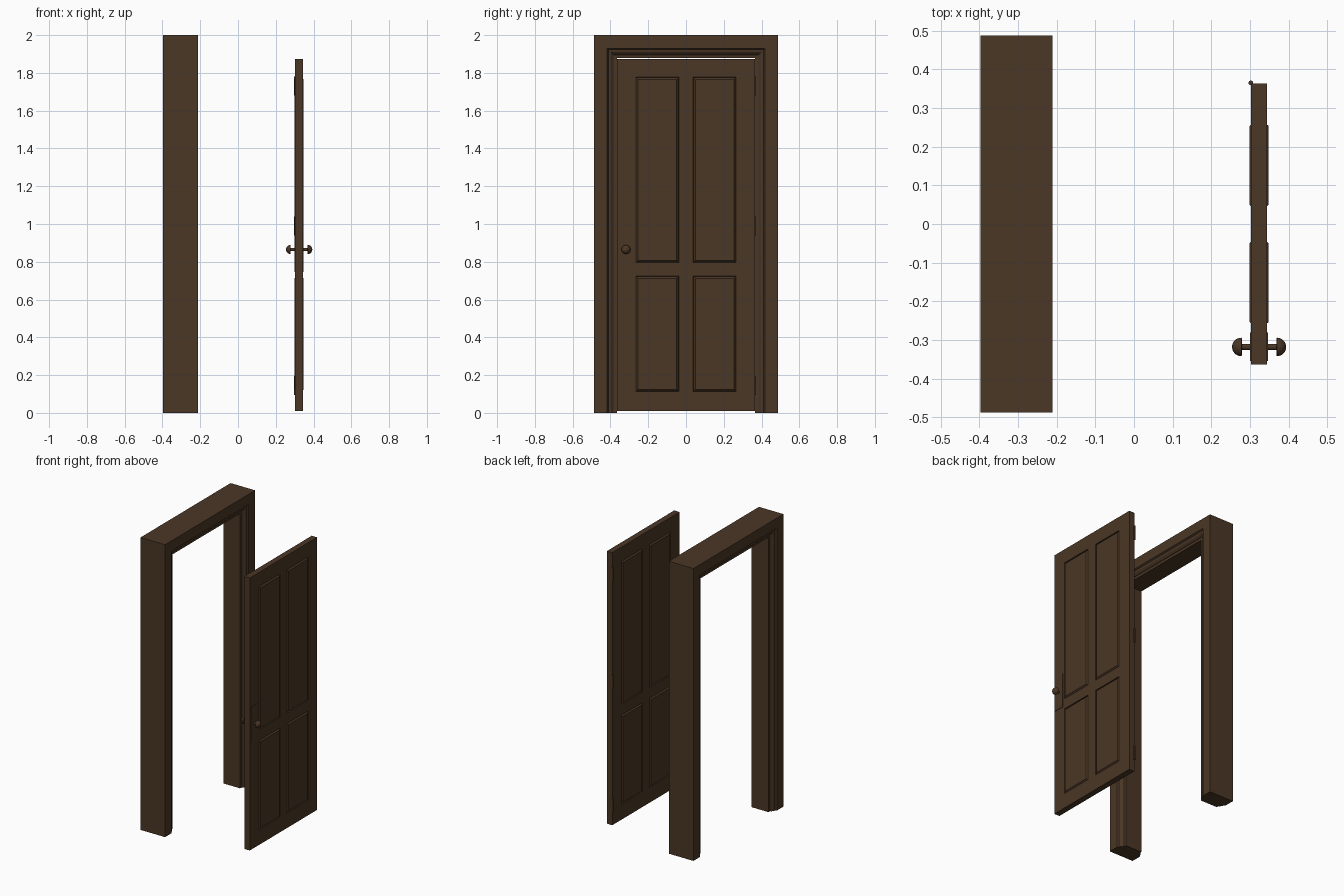
import bpy, bmesh, math
from mathutils import Matrix, Vector

if "Cube" in bpy.data.objects:
    bpy.data.objects.remove(bpy.data.objects["Cube"])

wood = bpy.data.materials.new("dark brown wood")
wood.diffuse_color = (0.069, 0.038, 0.019, 1)
wood.use_nodes = True
wood.node_tree.nodes["Principled BSDF"].inputs["Base Color"].default_value = wood.diffuse_color


def add_object(name, bm):
    bmesh.ops.recalc_face_normals(bm, faces=bm.faces)
    me = bpy.data.meshes.new(name)
    bm.to_mesh(me)
    bm.free()
    me.materials.append(wood)
    ob = bpy.data.objects.new(name, me)
    bpy.context.collection.objects.link(ob)
    return ob


def smooth(ob):
    bpy.context.view_layer.objects.active = ob
    ob.select_set(True)
    bpy.ops.object.shade_smooth_by_angle(angle=math.radians(40))
    ob.select_set(False)


def add_box(bm, lo, hi):
    lo, hi = Vector(lo), Vector(hi)
    m = Matrix.Translation((lo + hi) / 2) @ Matrix.Diagonal((*(hi - lo), 1))
    bmesh.ops.create_cube(bm, size=1, matrix=m)


# Door frame: stepped, symmetric profile (x offset, inset from outer edge) swept in a U
cx, half = -0.304, 0.093
side = [(half, 0), (half, 0.070), (half - 0.010, 0.076), (half - 0.012, 0.090),
        (half - 0.022, 0.102), (half - 0.028, 0.104), (half - 0.030, 0.121)]
profile = side + [(-x, d) for x, d in reversed(side)]
bm = bmesh.new()
rings = []
for sy, top in ((-1, 0), (-1, 1), (1, 1), (1, 0)):
    rings.append([bm.verts.new((cx + x, sy * (0.487 - d), (2 - d) if top else 0))
                  for x, d in profile])
n = len(profile)
for a, b in zip(rings, rings[1:]):
    for i in range(n):
        j = (i + 1) % n
        bm.faces.new((a[i], a[j], b[j], b[i]))
bm.faces.new(rings[0])
bm.faces.new(rings[-1])
add_object("door_frame", bm)

# Door leaf: slab cut into a grid, four raised and fielded panels on both sides
X0, X1 = 0.303, 0.344
DX = (X0 + X1) / 2
bm = bmesh.new()
add_box(bm, (X0, -0.364, 0.01), (X1, 0.364, 1.874))
cuts = [((0, y, 0), (0, 1, 0)) for y in (-0.265, -0.038, 0.038, 0.265)]
cuts += [((0, 0, z), (0, 0, 1)) for z in (0.113, 0.724, 0.796, 1.777)]
for co, no in cuts:
    bmesh.ops.bisect_plane(bm, geom=bm.verts[:] + bm.edges[:] + bm.faces[:],
                           plane_co=co, plane_no=no)


def is_panel(f):
    c = f.calc_center_median()
    return (abs(f.normal.x) > 0.9 and 0.038 < abs(c.y) < 0.265
            and (0.113 < c.z < 0.724 or 0.796 < c.z < 1.777))


bm.normal_update()
panels = [f for f in bm.faces if is_panel(f)]
bmesh.ops.inset_individual(bm, faces=panels, thickness=0.002, depth=-0.008)
bmesh.ops.inset_individual(bm, faces=panels, thickness=0.014, depth=0.012)
add_object("door_leaf", bm)

# Lock plates on both faces
bm = bmesh.new()
add_box(bm, (X0 - 0.003, -0.354, 0.745), (X1 + 0.003, -0.281, 0.985))
add_object("lock_plates", bm)

# Knobs: spindle and mushroom head, revolved around x, mirrored to both sides
R, L = 0.024, 0.024
knob = [(0, 0), (0, 0.008), (0.045, 0.008), (0.0445, 0.021), (0.046, R)]
knob += [(0.046 + L * math.sin(t), R * math.cos(t))
         for t in (math.pi / 2 * k / 6 for k in range(1, 7))]
for name, s in (("outer_knob", 1), ("inner_knob", -1)):
    bm = bmesh.new()
    vs = [bm.verts.new((DX + s * x, -0.318 + r, 0.865)) for x, r in knob]
    es = [bm.edges.new(p) for p in zip(vs, vs[1:])]
    bmesh.ops.spin(bm, geom=vs + es, cent=(0, -0.318, 0.865), axis=(1, 0, 0),
                   angle=2 * math.pi, steps=24)
    bmesh.ops.remove_doubles(bm, verts=bm.verts, dist=1e-5)
    smooth(add_object(name, bm))

# Hinges: knuckle barrel on the back edge
for name, z in (("bottom_hinge", 0.145), ("middle_hinge", 0.99), ("top_hinge", 1.73)):
    bm = bmesh.new()
    bmesh.ops.create_cone(bm, cap_ends=True, segments=16, radius1=0.006, radius2=0.006,
                          depth=0.1, matrix=Matrix.Translation((0.302, 0.365, z)))
    smooth(add_object(name, bm))
